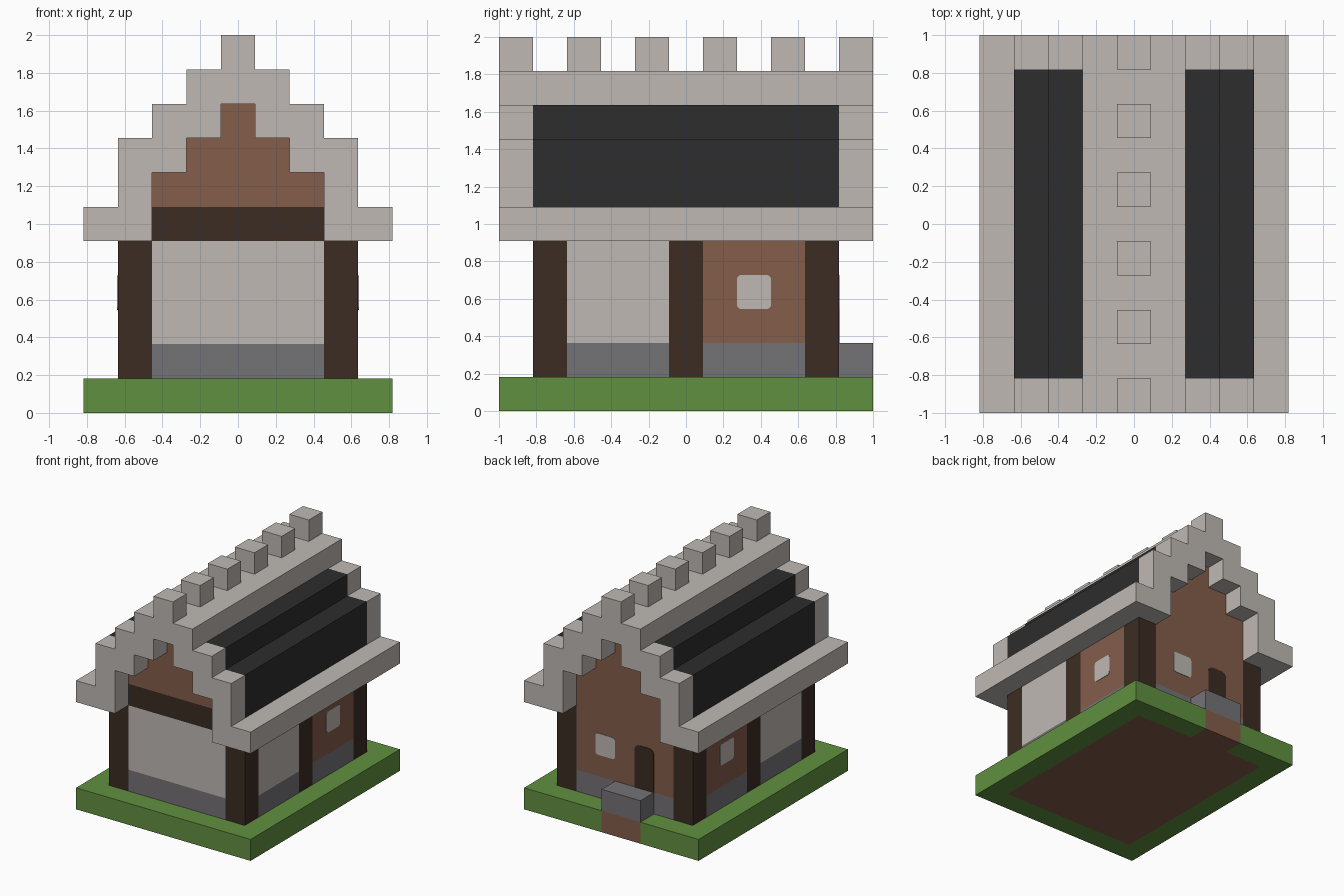
import bpy, bmesh, math

U = 2 / 11          # one building block
cube = bpy.data.objects.get("Cube")
if cube:
    bpy.data.objects.remove(cube)


def material(name, rgb):
    lin = [((c / 255 + 0.055) / 1.055) ** 2.4 for c in rgb] + [1]
    m = bpy.data.materials.new(name)
    m.use_nodes = True
    m.diffuse_color = lin
    bsdf = m.node_tree.nodes["Principled BSDF"]
    bsdf.inputs["Base Color"].default_value = lin
    bsdf.inputs["Roughness"].default_value = 0.9
    return m


GRASS = material("grass green", (97, 144, 64))
BRICK = material("clay brown", (132, 93, 75))
STONE = material("pale stone", (191, 185, 180))
WOOD = material("dark timber", (60, 44, 34))
SLATE = material("grey stone", (116, 114, 118))
TILE = material("charcoal roof", (45, 45, 45))


def extrude(name, mat, outline, place, a, b):
    """Extrude a 2D outline from depth a to b; place maps (u, v, depth) to block units."""
    bm = bmesh.new()
    ends = [[bm.verts.new([c * U for c in place(u, v, d)]) for u, v in outline] for d in (a, b)]
    for ring in ends:
        bm.faces.new(ring)
    n = len(outline)
    for i in range(n):
        j = (i + 1) % n
        bm.faces.new((ends[0][i], ends[0][j], ends[1][j], ends[1][i]))
    bmesh.ops.recalc_face_normals(bm, faces=bm.faces)
    me = bpy.data.meshes.new(name)
    bm.to_mesh(me)
    bm.free()
    me.materials.append(mat)
    ob = bpy.data.objects.new(name, me)
    bpy.context.collection.objects.link(ob)
    return ob


def along_y(u, v, d):
    return (u, d, v)


def along_x(u, v, d):
    return (d, u, v)


def box(name, mat, x0, x1, y0, y1, z0, z1):
    return extrude(name, mat, [(x0, z0), (x1, z0), (x1, z1), (x0, z1)], along_y, y0, y1)


def rounded(u0, u1, v0, v1, r, round_bottom=True):
    """Rectangle outline with rounded corners."""
    pts = []
    for k, (cu, cv) in enumerate([(u1 - r, v1 - r), (u0 + r, v1 - r),
                                  (u0 + r, v0 + r), (u1 - r, v0 + r)]):
        if k > 1 and not round_bottom:
            pts.append((u0 if k == 2 else u1, v0))
            continue
        for s in range(5):
            t = math.pi / 2 * (k + s / 4)
            pts.append((cu + r * math.cos(t), cv + r * math.sin(t)))
    return pts


# Ground: lawn border around a clay floor, with a path to the back door
box("clay_floor", BRICK, -3.5, 3.5, -4.5, 4.5, 0, 1)
box("path", BRICK, -1.5, 0.5, 4.5, 5.5, 0, 1)
box("door_step", SLATE, -1.5, 0.5, 4.5, 5.5, 1, 2)
box("lawn_front", GRASS, -3.5, 3.5, -5.5, -4.5, 0, 1)
box("lawn_back_left", GRASS, 0.5, 3.5, 4.5, 5.5, 0, 1)
box("lawn_back_right", GRASS, -3.5, -1.5, 4.5, 5.5, 0, 1)

# Front and back walls
for end, y in (("front", -4.5), ("back", 3.5)):
    box(end + "_plinth", SLATE, -2.5, 2.5, y, y + 1, 1, 2)
box("front_wall", STONE, -2.5, 2.5, -4.5, -3.5, 2, 5)
box("front_beam", WOOD, -2.5, 2.5, -4.5, -3.5, 5, 6)
box("back_wall", BRICK, -2.5, 2.5, 3.5, 4.5, 2, 6)
gable = [(2.5, 6), (2.5, 7), (1.5, 7), (1.5, 8), (0.5, 8), (0.5, 9)]
extrude("gable", BRICK, gable + [(-x, z) for x, z in reversed(gable)], along_y, -4.5, 4.5)

# Stepped roof section, shared by the tiled slopes and the end frames
slope = [(2.5, 5), (3.5, 5), (3.5, 8), (2.5, 8), (2.5, 9),
         (0.5, 9), (0.5, 8), (1.5, 8), (1.5, 7), (2.5, 7)]

# Mirrored sides
for side, s in (("left", 1), ("right", -1)):
    lo, hi = sorted((2.5 * s, 3.5 * s))
    e0, e1 = sorted((3.5 * s, 4.5 * s))
    box(side + "_lawn", GRASS, e0, e1, -5.5, 5.5, 0, 1)
    box(side + "_eave", STONE, e0, e1, -5.5, 5.5, 5, 6)
    for end, y in (("front", -4.5), ("middle", -0.5), ("back", 3.5)):
        box(f"{side}_{end}_post", WOOD, lo, hi, y, y + 1, 1, 5)
    for end, y, mat in (("front", -3.5, STONE), ("back", 0.5, BRICK)):
        box(f"{side}_{end}_plinth", SLATE, lo, hi, y, y + 3, 1, 2)
        box(f"{side}_{end}_panel", mat, lo, hi, y, y + 3, 2, 5)
    section = [(x * s, z) for x, z in slope]
    extrude(side + "_roof_slope", TILE, section, along_y, -4.5, 4.5)
    extrude(side + "_front_frame", STONE, section, along_y, -5.5, -4.5)
    extrude(side + "_back_frame", STONE, section, along_y, 4.5, 5.5)
    extrude(side + "_window", STONE, rounded(1.5, 2.5, 3, 4, 0.13), along_x, 3.49 * s, 3.52 * s)

# Ridge with battlements
box("ridge", STONE, -1.5, 1.5, -5.5, 5.5, 9, 10)
for i in range(6):
    box(f"battlement_{i + 1}", STONE, -0.5, 0.5, 2 * i - 5.5, 2 * i - 4.5, 10, 11)

# Back window and door
extrude("back_window", STONE, rounded(0.5, 1.5, 3, 4, 0.13), along_y, 4.49, 4.52)
extrude("back_door", WOOD, rounded(-1.5, -0.5, 2, 4, 0.25, False), along_y, 4.49, 4.52)
